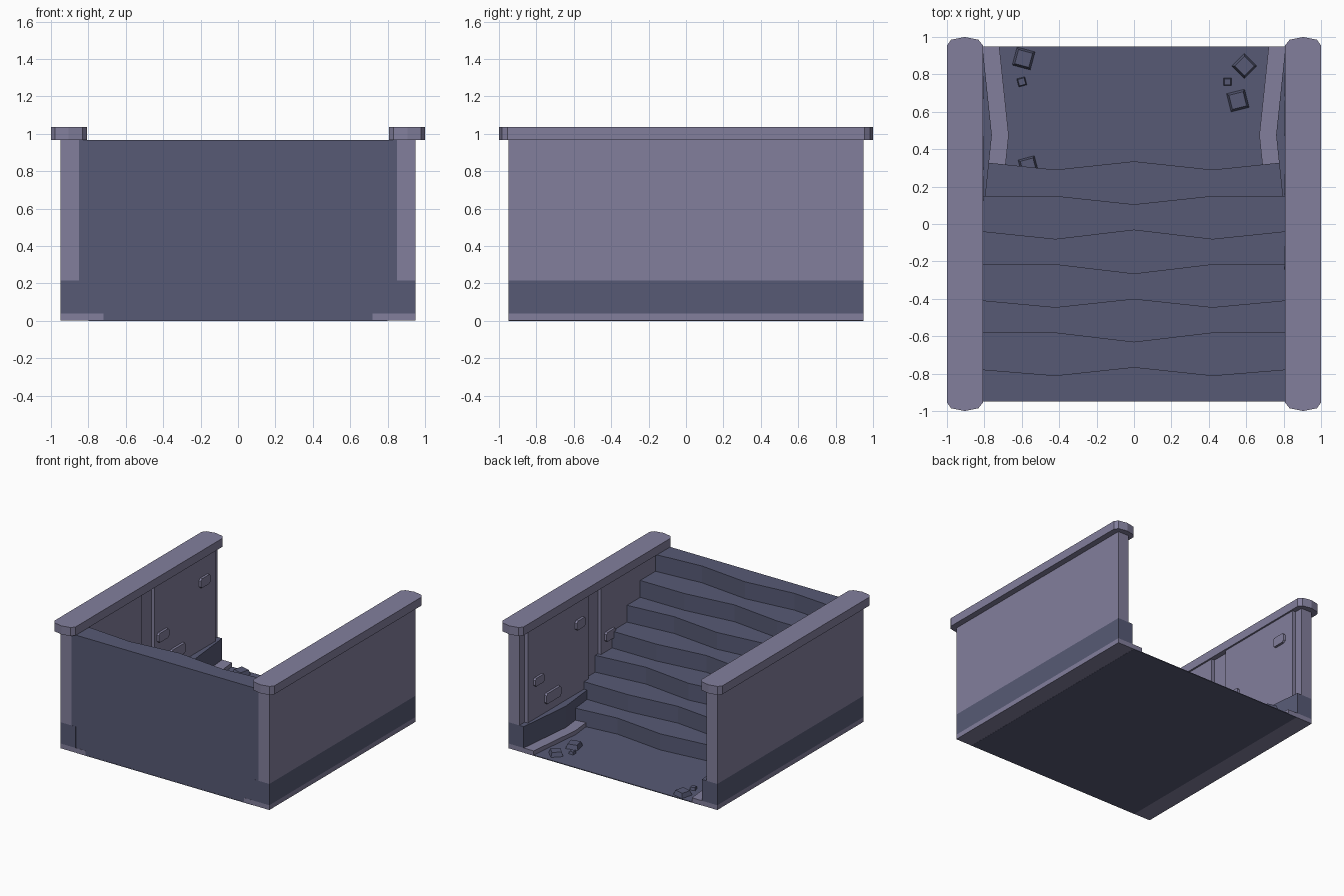
import bpy, bmesh, math
from mathutils import Matrix

if "Cube" in bpy.data.objects:
    bpy.data.objects.remove(bpy.data.objects["Cube"])

def material(name, rgb):
    m = bpy.data.materials.new(name)
    m.diffuse_color = (*rgb, 1)
    m.use_nodes = True
    m.node_tree.nodes["Principled BSDF"].inputs["Base Color"].default_value = m.diffuse_color
    return m

LIGHT = material("light_stone", (0.225, 0.212, 0.335))
DARK = material("dark_stone", (0.095, 0.102, 0.178))

def finish(name, bm, mat):
    bmesh.ops.recalc_face_normals(bm, faces=bm.faces[:])
    me = bpy.data.meshes.new(name)
    bm.to_mesh(me)
    bm.free()
    me.materials.append(mat)
    ob = bpy.data.objects.new(name, me)
    bpy.context.collection.objects.link(ob)
    return ob

def prism(name, outline, z0, z1, mat):
    """Vertical extrusion of a plan outline."""
    bm = bmesh.new()
    lo = [bm.verts.new((x, y, z0)) for x, y in outline]
    hi = [bm.verts.new((x, y, z1)) for x, y in outline]
    bm.faces.new(lo)
    bm.faces.new(hi)
    n = len(outline)
    for i in range(n):
        j = (i + 1) % n
        bm.faces.new((lo[i], lo[j], hi[j], hi[i]))
    return finish(name, bm, mat)

def box(name, x0, x1, y0, y1, z0, z1, mat):
    return prism(name, [(x0, y0), (x1, y0), (x1, y1), (x0, y1)], z0, z1, mat)

# Floor slab
box("floor", -0.8, 0.8, -0.95, 0.95, 0.0, 0.006, DARK)

# Worn steps: stacked layers with a zigzag nosing, top layer first
nosings = [(-0.775, -0.81, -0.765), (-0.58, -0.58, -0.63),
           (-0.405, -0.445, -0.40), (-0.215, -0.215, -0.265),
           (-0.035, -0.08, -0.03), (0.15, 0.15, 0.105), (0.335, 0.29, 0.335)]
rise = 0.967 / 7
for k, (side, quarter, mid) in enumerate(nosings):
    edge = [(0.85, side), (0.42, quarter), (0, mid), (-0.42, quarter), (-0.85, side)]
    z0 = max((6 - k) * rise, 0.002)
    prism("step_%d" % (7 - k), [(-0.85, -0.949), (0.85, -0.949)] + edge,
          z0, (7 - k) * rise, DARK)

# Side walls, from the ground up, on both sides
for side, s in (("left", -1), ("right", 1)):
    def plan(points):
        return [(s * x, y) for x, y in points]

    def bowed(inner, bulge):
        return plan([(0.95, -0.95), (0.95, 0.95), (inner, 0.95), (inner - bulge, 0.475),
                     (inner, 0), (inner - bulge, -0.475), (inner, -0.95)])

    prism(side + "_kerb", bowed(0.72, 0.05), 0.001, 0.04, LIGHT)
    prism(side + "_skirting", bowed(0.81, 0.05), 0.04, 0.215, DARK)
    box(side + "_wall", s * 0.85, s * 0.95, -0.95, 0.95, 0.215, 0.97, LIGHT)
    for n, (y0, y1) in enumerate(((-0.88, -0.07), (0.09, 0.88))):
        box("%s_wall_panel_%d" % (side, n), s * 0.822, s * 0.86, y0, y1, 0.215, 0.97, LIGHT)
    # Coping with rounded ends
    end = [(0.808, 0.955), (0.832, 0.985), (0.905, 1.0), (0.978, 0.985), (1.0, 0.955)]
    prism(side + "_coping", plan(end + [(x, -y) for x, y in reversed(end)]),
          0.967, 1.037, LIGHT)

# Bricks standing proud of the inner walls: side, y, z, width, height
bricks = [(1, 0.21, 0.78, 0.12, 0.08), (1, -0.18, 0.54, 0.13, 0.08),
          (1, 0.745, 0.52, 0.13, 0.07), (1, 0.565, 0.33, 0.20, 0.09),
          (-1, 0.73, 0.77, 0.13, 0.08), (-1, 0.19, 0.53, 0.14, 0.08),
          (-1, 0.38, 0.325, 0.19, 0.09)]
for n, (s, y, z, w, h) in enumerate(bricks):
    bm = bmesh.new()
    c = 0.015
    w, h = w / 2, h / 2
    ring = [(-w + c, -h), (w - c, -h), (w, -h + c), (w, h - c),
            (w - c, h), (-w + c, h), (-w, h - c), (-w, -h + c)]
    a = [bm.verts.new((s * 0.83, y + u, z + v)) for u, v in ring]
    b = [bm.verts.new((s * 0.804, y + u * 0.95, z + v * 0.95)) for u, v in ring]
    bm.faces.new(a)
    bm.faces.new(b)
    for i in range(8):
        j = (i + 1) % 8
        bm.faces.new((a[i], a[j], b[j], b[i]))
    finish("wall_brick_%d" % n, bm, LIGHT)

# Rubble on the floor: x, y, size, turn in degrees
rubble = [(-0.59, 0.885, 0.10, -15), (-0.6, 0.76, 0.045, 15), (0.5, 0.76, 0.042, 0),
          (0.59, 0.845, 0.095, 45), (0.555, 0.66, 0.10, 14), (-0.565, 0.31, 0.09, 15)]
for n, (x, y, size, turn) in enumerate(rubble):
    bm = bmesh.new()
    bmesh.ops.create_cube(bm, size=1)
    for v in bm.verts:
        k = 0.78 if v.co.z > 0 else 1
        v.co.x *= size * k
        v.co.y *= size * k
        v.co.z = (v.co.z + 0.5) * (0.012 + size * 0.25) + 0.005
    bm.transform(Matrix.Translation((x, y, 0)) @ Matrix.Rotation(math.radians(turn), 4, 'Z'))
    finish("rubble_%d" % n, bm, DARK)
